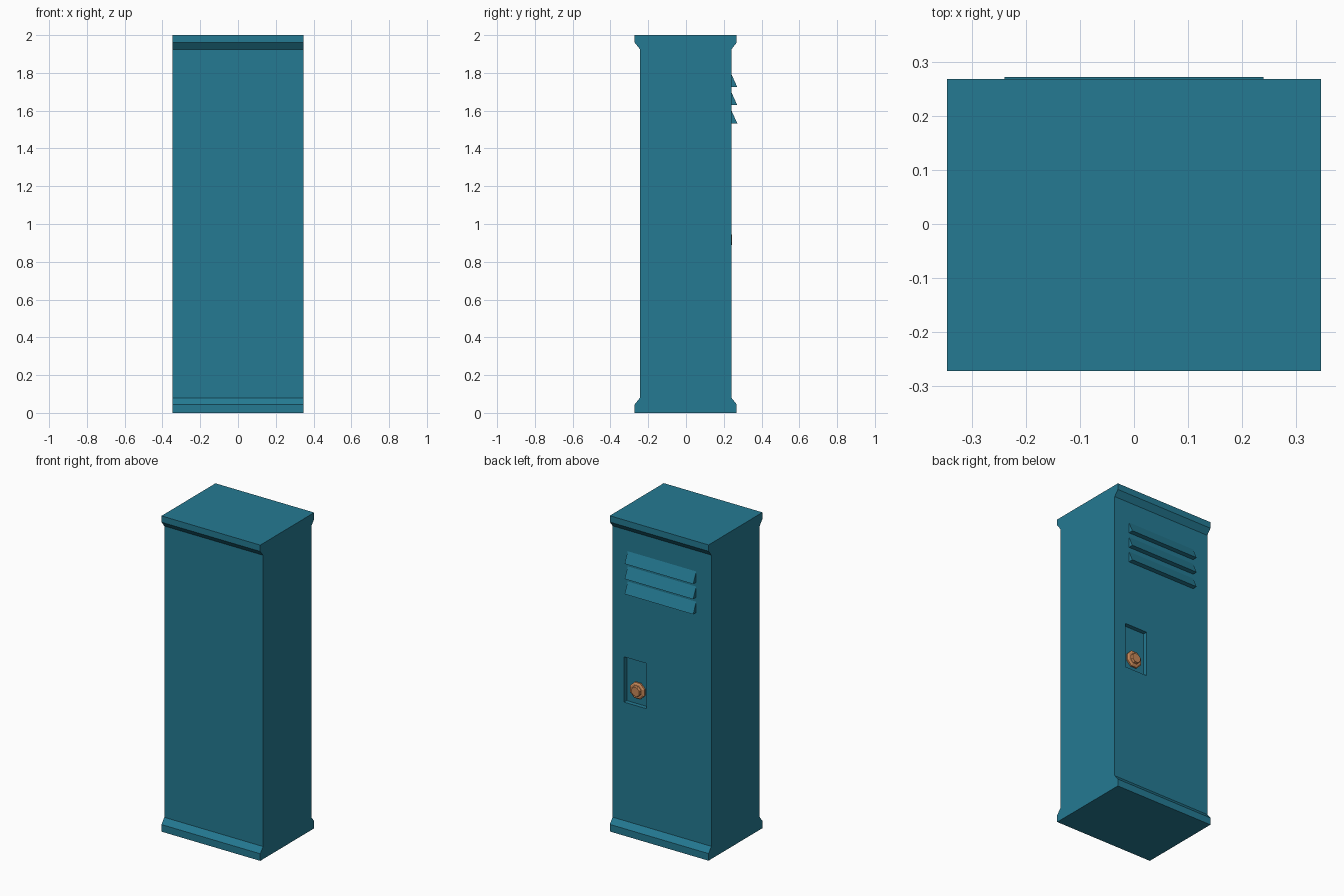
import bpy, bmesh, math
from mathutils import Matrix, Vector

cube = bpy.data.objects.get("Cube")
if cube:
    bpy.data.objects.remove(cube, do_unlink=True)


def material(name, rgb):
    m = bpy.data.materials.new(name)
    m.use_nodes = True
    m.diffuse_color = (*rgb, 1)
    m.node_tree.nodes["Principled BSDF"].inputs["Base Color"].default_value = (*rgb, 1)
    return m


teal = material("teal_paint", (0.018, 0.195, 0.29))
copper = material("copper", (0.58, 0.25, 0.1))


def make(name, bm, mat):
    bmesh.ops.recalc_face_normals(bm, faces=bm.faces)
    mesh = bpy.data.meshes.new(name)
    bm.to_mesh(mesh)
    bm.free()
    mesh.materials.append(mat)
    ob = bpy.data.objects.new(name, mesh)
    bpy.context.collection.objects.link(ob)
    return ob


def extrude_x(name, outline, x0, x1, mat):
    """Prism along x from a closed (y, z) outline."""
    bm = bmesh.new()
    face = bm.faces.new([bm.verts.new((x0, y, z)) for y, z in outline])
    ext = bmesh.ops.extrude_face_region(bm, geom=[face])["geom"]
    moved = [v for v in ext if isinstance(v, bmesh.types.BMVert)]
    bmesh.ops.translate(bm, vec=(x1 - x0, 0, 0), verts=moved)
    return make(name, bm, mat)


# Locker body: constant width, flared at the top and bottom
WIDE, WALL, MID = 0.27, 0.242, -0.0015
side = [(WIDE, 0), (WIDE, 0.045), (WALL, 0.08),
        (WALL, 1.925), (WIDE, 1.96), (WIDE, 2)]
outline = [(MID + y, z) for y, z in side] + [(MID - y, z) for y, z in reversed(side)]
body = extrude_x("locker_body", outline, -0.346, 0.346, teal)
back = MID + WALL

# Shallow pocket for the handle
floor = back - 0.027
pocket = [(floor, 0.83), (0.4, 0.83), (0.4, 1.117), (floor, 1.117)]
cutter = extrude_x("pocket_cutter", pocket, 0.107, 0.265, teal)
cutter.hide_render = True
cut = body.modifiers.new("pocket", 'BOOLEAN')
cut.operation, cut.solver, cut.object = 'DIFFERENCE', 'EXACT', cutter
bpy.context.view_layer.objects.active = body
bpy.ops.object.modifier_apply(modifier=cut.name)
bpy.data.objects.remove(cutter, do_unlink=True)

# Three slanted vent louvers
for i in range(3):
    low = 1.725 - 0.096 * i
    extrude_x(f"vent_louver_{i + 1}",
              [(back - 0.005, low), (0.2715, low), (back, low + 0.068), (back - 0.005, low + 0.068)],
              -0.24, 0.24, teal)

# Eight-sided stepped knob, turned around the y axis
bm = bmesh.new()
rings = []
for r, d in [(0.054, -0.003), (0.054, 0.01), (0.044, 0.016), (0.034, 0.016), (0.03, 0.03)]:
    rings.append([bm.verts.new((0.185 + r * math.cos(a), floor + d, 0.917 + r * math.sin(a)))
                  for a in (math.tau * (k + 0.5) / 8 for k in range(8))])
for lower, upper in zip(rings, rings[1:]):
    for k in range(8):
        n = (k + 1) % 8
        bm.faces.new((lower[k], lower[n], upper[n], upper[k]))
bm.faces.new(rings[0])
bm.faces.new(rings[-1])
make("door_knob", bm, copper)
